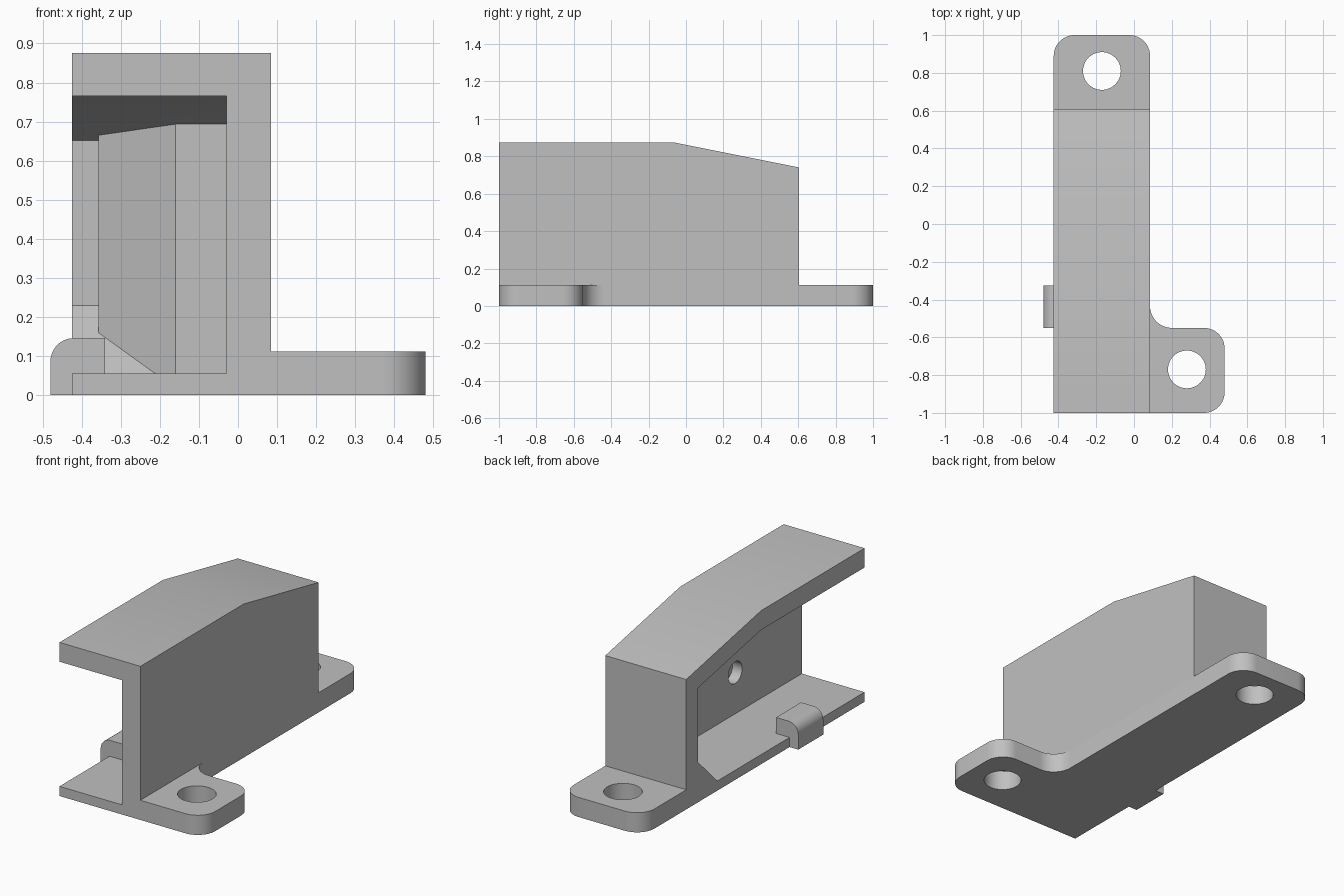
import bpy
import bmesh
from math import pi, cos, sin, radians
from mathutils import Vector, Matrix

if "Cube" in bpy.data.objects:
    bpy.data.objects.remove(bpy.data.objects["Cube"], do_unlink=True)

grey = bpy.data.materials.new("plain grey")
grey.use_nodes = True
grey.diffuse_color = (0.53, 0.53, 0.53, 1)
grey.node_tree.nodes["Principled BSDF"].inputs["Base Color"].default_value = grey.diffuse_color

AXES = {"x": lambda a, b, c: (c, a, b),
        "y": lambda a, b, c: (a, c, b),
        "z": lambda a, b, c: (a, b, c)}


def rounded(corners, steps=12):
    """Outline from (a, b) or (a, b, radius) right-angled corners."""
    outline = []
    for i, corner in enumerate(corners):
        p = Vector(corner[:2])
        if len(corner) == 2:
            outline.append(p)
            continue
        r = corner[2]
        before = (Vector(corners[i - 1][:2]) - p).normalized()
        after = (Vector(corners[(i + 1) % len(corners)][:2]) - p).normalized()
        centre = p + (before + after) * r
        for k in range(steps + 1):
            t = k / steps * pi / 2
            outline.append(centre - after * r * cos(t) - before * r * sin(t))
    return outline


def prism(name, corners, axis, low, high):
    """Extrude an outline along an axis."""
    bm = bmesh.new()
    place = AXES[axis]
    face = bm.faces.new([bm.verts.new(place(p[0], p[1], low)) for p in rounded(corners)])
    top = bmesh.ops.extrude_face_region(bm, geom=[face])["geom"]
    shift = Vector(place(0, 0, high - low))
    bmesh.ops.translate(bm, vec=shift, verts=[v for v in top if isinstance(v, bmesh.types.BMVert)])
    bmesh.ops.recalc_face_normals(bm, faces=bm.faces)
    return finish(name, bm)


def drill(name, location, radius, depth, turn=0):
    bm = bmesh.new()
    bmesh.ops.create_cone(bm, cap_ends=True, segments=48, radius1=radius, radius2=radius, depth=depth,
                          matrix=Matrix.Translation(location) @ Matrix.Rotation(turn, 4, "Y"))
    return finish(name, bm)


def finish(name, bm):
    mesh = bpy.data.meshes.new(name)
    bm.to_mesh(mesh)
    bm.free()
    mesh.materials.append(grey)
    obj = bpy.data.objects.new(name, mesh)
    bpy.context.collection.objects.link(obj)
    return obj


def activate(obj):
    bpy.ops.object.select_all(action="DESELECT")
    obj.select_set(True)
    bpy.context.view_layer.objects.active = obj


def combine(target, tool, operation):
    """Apply a boolean and discard the tool."""
    tool.hide_render = True
    mod = target.modifiers.new(operation, "BOOLEAN")
    mod.operation, mod.object, mod.solver = operation, tool, "EXACT"
    activate(target)
    bpy.ops.object.modifier_apply(modifier=mod.name)
    bpy.data.objects.remove(tool, do_unlink=True)


LEFT, WALL, SIDE = -0.425, 0.085, 0.48
BACK, BEND, LUG = 0.605, -0.07, 0.112

# Housing block with a sloping roof
housing = prism("bracket_housing",
                [(-1, 0), (BACK, 0), (BACK, 0.74), (BEND, 0.875), (-1, 0.875)], "x", LEFT, WALL)

# Base plate with two rounded mounting lugs
base = prism("base_plate",
             [(LEFT, -1), (SIDE, -1, 0.11), (SIDE, -0.55, 0.11), (WALL, -0.55, 0.115),
              (WALL, 1, 0.11), (LEFT, 1, 0.11)], "z", 0, LUG)
combine(housing, base, "UNION")

# Cavity open to the front and one side: side profile crossed with plan profile
cavity = prism("cavity_cutter",
               [(-1.2, 0.055), (0.325, 0.055), (0.5, 0.23), (0.5, 0.651), (BEND, 0.765), (-1.2, 0.765)],
               "x", -0.7, -0.03)
plan = prism("plan_cutter",
             [(-0.8, -1.4), (0.2, -1.4), (0.2, 0.288), (-0.16, 0.288), (-0.357, 0.43),
              (-0.357, 0.7), (-0.8, 0.7)], "z", -0.2, 1.2)
combine(cavity, plan, "INTERSECT")
combine(housing, cavity, "DIFFERENCE")

# Lug screw holes and a blind hole in the inner wall
for location in ((0.28, -0.77, 0.05), (-0.17, 0.81, 0.05)):
    combine(housing, drill("lug_drill", location, 0.1, 0.5), "DIFFERENCE")
combine(housing, drill("wall_drill", (-0.03, -0.4, 0.29), 0.062, 0.12, pi / 2), "DIFFERENCE")

# Hooked clip over the floor edge
clip = prism("edge_clip",
             [(-SIDE, 0), (LEFT, 0), (LEFT, 0.055), (-0.34, 0.055), (-0.34, 0.146), (-SIDE, 0.146, 0.06)],
             "y", -0.55, -0.325)

for part in (housing, clip):
    activate(part)
    bpy.ops.object.shade_smooth_by_angle(angle=radians(30))
